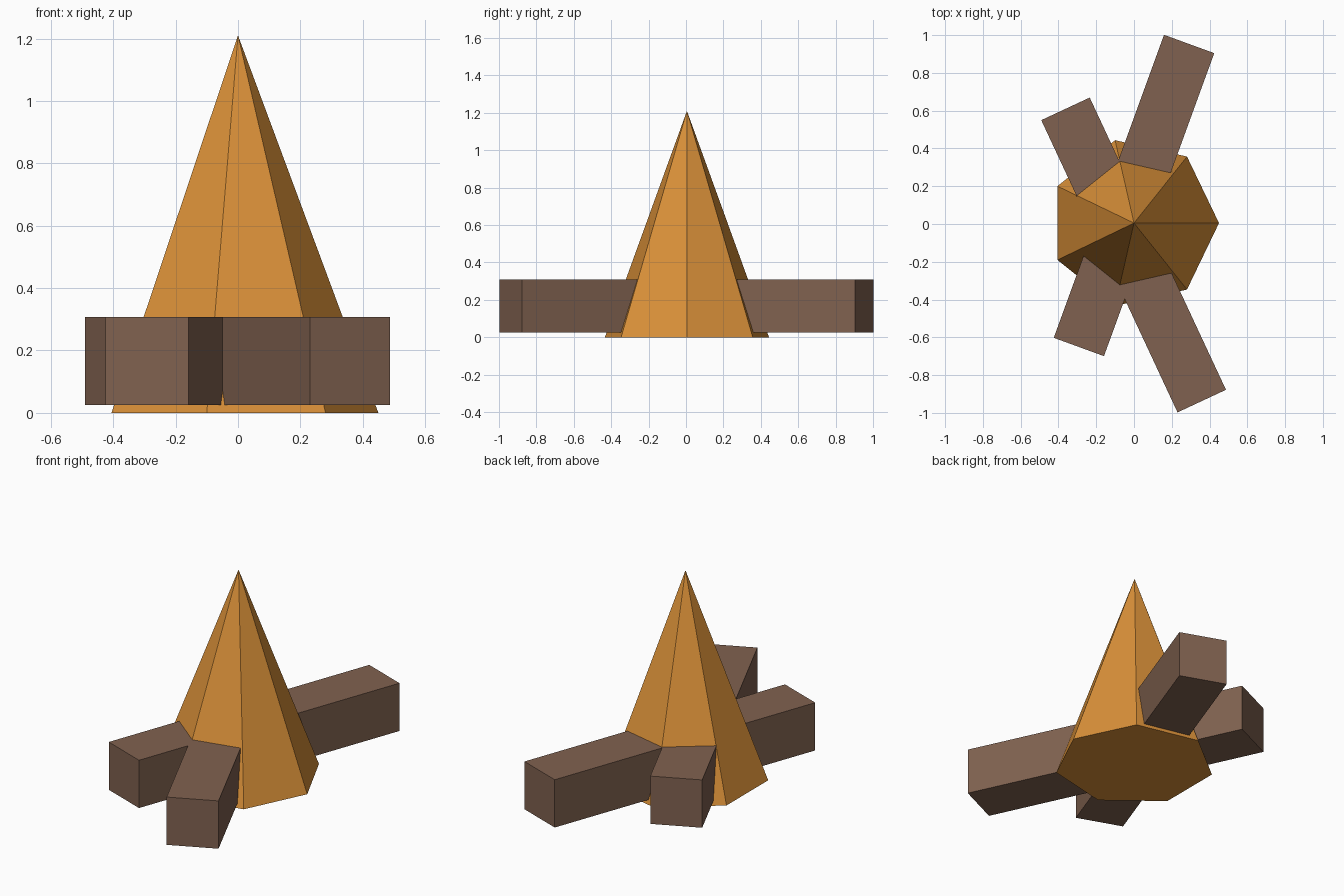
import bpy, math

if "Cube" in bpy.data.objects:
    bpy.data.objects.remove(bpy.data.objects["Cube"])


def material(name, colour):
    m = bpy.data.materials.new(name)
    m.diffuse_color = (*colour, 1)
    m.use_nodes = True
    m.node_tree.nodes["Principled BSDF"].inputs["Base Color"].default_value = m.diffuse_color
    return m


flame_orange = material("flame orange", (0.71, 0.285, 0.041))
log_brown = material("log brown", (0.216, 0.121, 0.08))

# Flame: seven-sided pyramid with one corner pointing to +x
bpy.ops.mesh.primitive_cone_add(vertices=7, radius1=0.45, radius2=0, depth=1.21,
                                location=(0, 0.005, 0.605),
                                rotation=(0, 0, -math.pi / 2))
flame = bpy.context.object
flame.name = "flame"
flame.data.materials.append(flame_orange)


# Logs: two square beams crossing through the flame
def log(name, x, y, angle):
    bpy.ops.mesh.primitive_cube_add(size=1, location=(x, y, 0.166),
                                    rotation=(0, 0, math.radians(angle)))
    ob = bpy.context.object
    ob.name = name
    ob.scale = (1.707, 0.283, 0.283)
    ob.data.materials.append(log_brown)


log("log_one", 0, 0.151, 70)
log("log_two", -0.002, -0.164, -65)

# Turn the flame so that a corner lies exactly on +x
bpy.context.view_layer.update()
corner = max((flame.matrix_world @ v.co for v in flame.data.vertices if v.co.z < 0),
             key=lambda p: p.x)
flame.rotation_euler.z -= math.atan2(corner.y - 0.005, corner.x)
